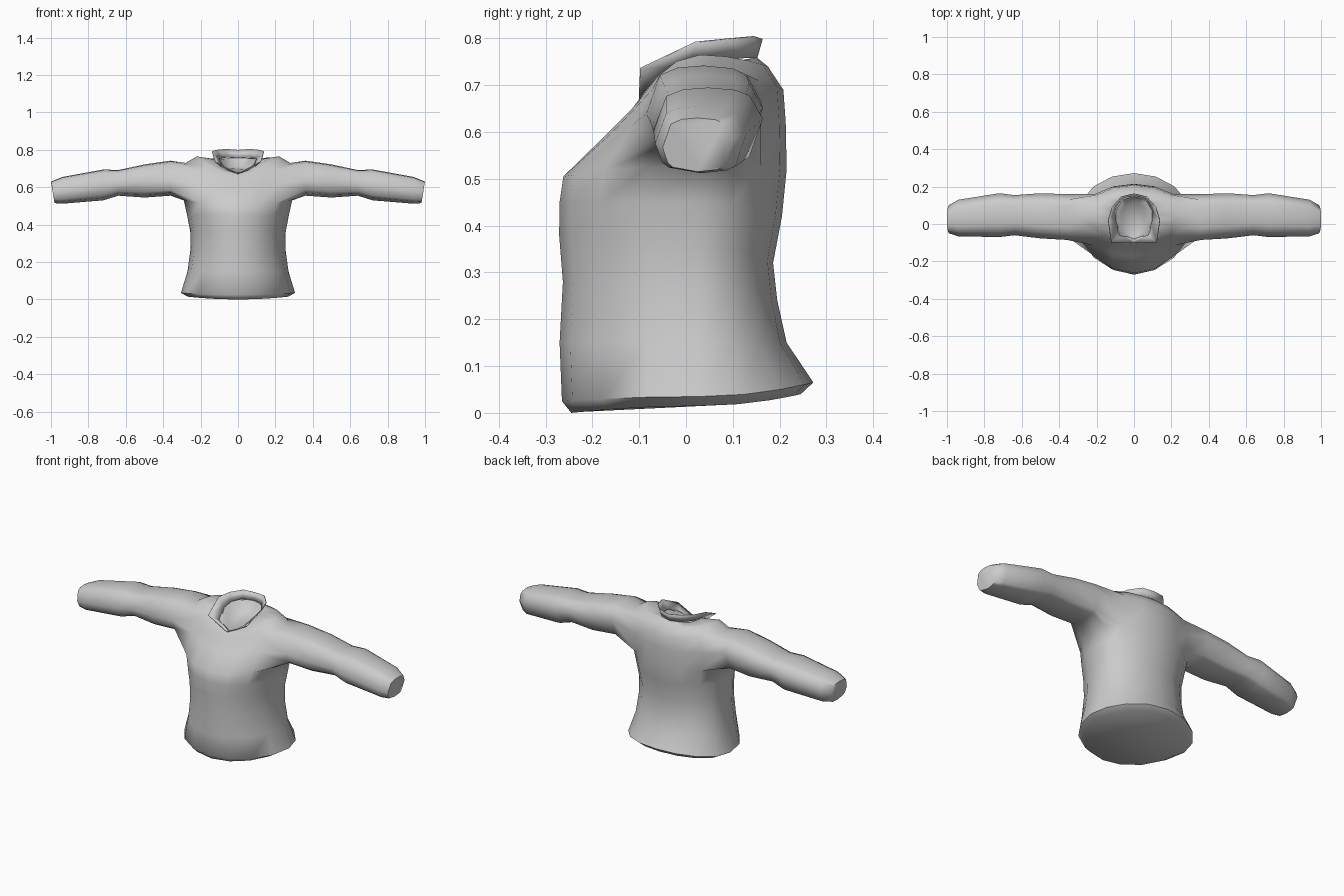
import bpy, bmesh
from math import sin, cos, pi, atan2, radians

cube = bpy.data.objects.get("Cube")
if cube:
    bpy.data.objects.remove(cube)

# One plain cloth colour
cloth = bpy.data.materials.new("grey cloth")
cloth.use_nodes = True
GREY = (0.6, 0.6, 0.6, 1)
cloth.diffuse_color = GREY
cloth.node_tree.nodes["Principled BSDF"].inputs["Base Color"].default_value = GREY


def finish(bm, name, angle):
    bmesh.ops.recalc_face_normals(bm, faces=bm.faces)
    mesh = bpy.data.meshes.new(name)
    bm.to_mesh(mesh)
    bm.free()
    mesh.materials.append(cloth)
    ob = bpy.data.objects.new(name, mesh)
    bpy.context.collection.objects.link(ob)
    bpy.ops.object.select_all(action="DESELECT")
    ob.select_set(True)
    bpy.context.view_layer.objects.active = ob
    bpy.ops.object.shade_smooth_by_angle(angle=radians(angle))
    return ob


def bridge(bm, a, b, closed=True, skip=()):
    n = len(a)
    for i in range(n if closed else n - 1):
        if i not in skip:
            j = (i + 1) % n
            bm.faces.new((a[i], a[j], b[j], b[i]))


# Torso rings: front z, side z, back z, half width, front y, back y
TORSO = [
    (0.00, 0.015, 0.04, 0.27, -0.245, 0.245),
    (0.025, 0.035, 0.065, 0.305, -0.265, 0.272),
    (0.15, 0.15, 0.15, 0.27, -0.27, 0.215),
    (0.28, 0.26, 0.24, 0.255, -0.263, 0.195),
    (0.38, 0.36, 0.32, 0.255, -0.271, 0.186),
    (0.45, 0.45, 0.42, 0.272, -0.27, 0.205),
    (0.505, 0.53, 0.52, 0.29, -0.262, 0.215),
    (0.59, 0.64, 0.62, 0.30, -0.175, 0.213),
    (0.65, 0.73, 0.69, 0.28, -0.115, 0.208),
    (0.67, 0.765, 0.74, 0.22, -0.10, 0.175),
    (0.675, 0.745, 0.76, 0.10, -0.085, 0.15),
    (0.66, 0.70, 0.71, 0.07, -0.06, 0.12),
]
# Sleeve rings: x, low z, high z, front y, back y
SLEEVE = [
    (0.36, 0.555, 0.742, -0.085, 0.16),
    (0.50, 0.545, 0.722, -0.077, 0.165),
    (0.64, 0.555, 0.692, -0.06, 0.155),
    (0.72, 0.53, 0.695, -0.07, 0.165),
    (0.94, 0.512, 0.655, -0.066, 0.13),
    (0.99, 0.515, 0.63, -0.05, 0.10),
]
SIDES, MID_Y = 16, 0.03


def torso_ring(bm, zf, zs, zb, w, yf, yb):
    ring = []
    for i in range(SIDES):
        c, s = cos(2 * pi * i / SIDES), sin(2 * pi * i / SIDES)
        y = MID_Y + abs(s) * ((yf if s < 0 else yb) - MID_Y)
        z = zs + s * s * ((zf if s < 0 else zb) - zs)
        ring.append(bm.verts.new((w * c, y, z)))
    return ring


def boxy(v):
    return (1 if v > 0 else -1) * abs(v) ** 0.75


bm = bmesh.new()
rings = [torso_ring(bm, *r) for r in TORSO]
armholes = (14, 15, 0, 1, 6, 7, 8, 9)
for k in range(len(rings) - 1):
    bridge(bm, rings[k], rings[k + 1], skip=armholes if k in (6, 7) else ())
bm.faces.new(rings[0])
bm.faces.new(rings[-1])

# Sleeves grow out of the armhole loops
for side, mid in ((1, 0), (-1, 8)):
    cols = [(mid + d) % SIDES for d in range(-2, 3)]
    loop = [rings[6][c] for c in cols] + [rings[8][c] for c in cols]
    loop += [rings[7][cols[0]], rings[7][cols[-1]]]

    def around(v):
        return atan2((v.co.z - 0.62) / 0.1, (v.co.y - 0.03) / 0.15)

    loop.sort(key=around)
    angles = [around(v) for v in loop]
    bm.verts.remove(rings[7][mid])
    for c in (cols[1], cols[3]):
        bm.verts.remove(rings[7][c])
    for x, z0, z1, y0, y1 in SLEEVE:
        ring = []
        for a in angles:
            tilt = 0.01 * sin(a) if x > 0.95 else 0
            ring.append(bm.verts.new((side * (x + tilt),
                                      (y0 + y1) / 2 + boxy(cos(a)) * (y1 - y0) / 2,
                                      (z0 + z1) / 2 + boxy(sin(a)) * (z1 - z0) / 2)))
        bridge(bm, loop, ring)
        loop = ring
    bm.faces.new(loop)
finish(bm, "shirt_body", 65)

# Open collar, from the throat round to the nape
OUTER = [(0, -0.10, 0.675), (0.12, -0.098, 0.737), (0.137, 0.02, 0.793),
         (0.115, 0.09, 0.80), (0.065, 0.145, 0.805), (0, 0.16, 0.80)]
INNER = [(0, -0.08, 0.672), (0.07, -0.055, 0.70), (0.095, 0.01, 0.745),
         (0.095, 0.075, 0.755), (0.06, 0.13, 0.76), (0, 0.148, 0.757)]
bm = bmesh.new()
for side in (1, -1):
    edges = [[bm.verts.new((side * x, y, z)) for x, y, z in line] for line in (OUTER, INNER)]
    bridge(bm, *edges, closed=False)
bmesh.ops.remove_doubles(bm, verts=bm.verts, dist=0.001)
collar = finish(bm, "collar", 40)
thick = collar.modifiers.new("thickness", "SOLIDIFY")
thick.thickness = 0.004
